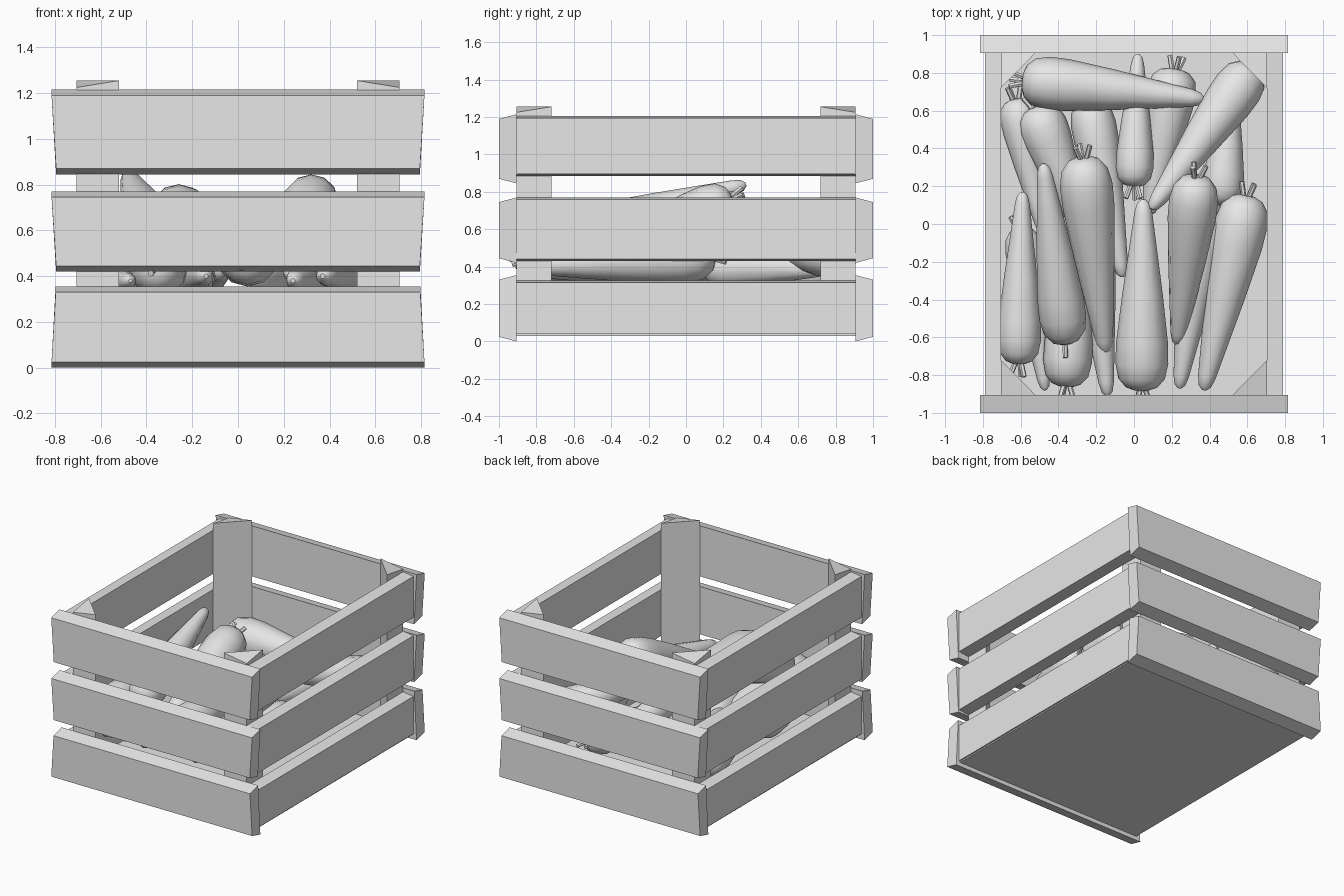
import bpy, bmesh, math
from mathutils import Vector, Matrix

cube = bpy.data.objects.get("Cube")
if cube:
    bpy.data.objects.remove(cube, do_unlink=True)

grey = bpy.data.materials.new("plain_grey")
grey.use_nodes = True
grey.diffuse_color = (.8, .8, .8, 1)
grey.node_tree.nodes["Principled BSDF"].inputs["Base Color"].default_value = (.8, .8, .8, 1)


def finish(name, bm):
    """Turn a bmesh into a named object."""
    bmesh.ops.recalc_face_normals(bm, faces=bm.faces)
    mesh = bpy.data.meshes.new(name)
    bm.to_mesh(mesh)
    bm.free()
    mesh.materials.append(grey)
    obj = bpy.data.objects.new(name, mesh)
    bpy.context.collection.objects.link(obj)
    return obj


def prism(name, lower, upper):
    """Solid between two matching outlines."""
    bm = bmesh.new()
    a = [bm.verts.new(p) for p in lower]
    b = [bm.verts.new(p) for p in upper]
    bm.faces.new(a)
    bm.faces.new(b)
    for i in range(len(a)):
        j = (i + 1) % len(a)
        bm.faces.new((a[i], a[j], b[j], b[i]))
    return finish(name, bm)


def plank(name, turn, inner, outer, half_low, half_high, low, high, slope):
    """Board facing -y, narrower on its outer face, then turned about z."""
    rot = Matrix.Rotation(math.radians(turn), 3, 'Z')

    def ring(half, z, dz):
        return [rot @ Vector(p) for p in (
            (-half, -inner, z), (half, -inner, z),
            (half, -outer, z + dz), (-half, -outer, z + dz))]
    prism(name, ring(half_low, low, slope), ring(half_high, high, -slope))


# Slatted walls: three boards on each side
end_rows = (("lower", 0, .355, .815, .797), ("middle", .42, .77, .795, .815),
            ("upper", .845, 1.215, .795, .815))
side_rows = (("lower", .03, .325), ("middle", .43, .77), ("upper", .885, 1.205))
for side, turn in (("front", 0), ("back", 180)):
    for row, low, high, wide_low, wide_high in end_rows:
        plank(f"{side}_{row}_board", turn, .905, 1, wide_low, wide_high, low, high, .025)
for side, turn in (("left", 90), ("right", -90)):
    for row, low, high in side_rows:
        plank(f"{side}_{row}_board", turn, .705, .79, .908, .908, low, high, .01)

# Three-sided corner posts
for sx, sx_name in ((1, "left"), (-1, "right")):
    for sy, sy_name in ((1, "back"), (-1, "front")):
        corners = [(.705, .907), (.52, .907), (.705, .72)]
        tops = (1.225, 1.255, 1.255)
        prism(f"{sy_name}_{sx_name}_post",
              [(sx * x, sy * y, .05) for x, y in corners],
              [(sx * x, sy * y, z) for (x, y), z in zip(corners, tops)])

# Floor panel
floor = [(-.78, -.906), (.78, -.906), (.78, .906), (-.78, .906)]
prism("floor", [(x, y, .03) for x, y in floor], [(x, y, .06) for x, y in floor])

# Root outline: distance along the length, share of the full radius
PROFILE = ((0, .3), (.015, .6), (.06, .88), (.14, 1), (.25, .98),
           (.5, .77), (.75, .52), (.93, .34), (.98, .24), (1, .08))
SIDES = 12


def carrot(index, head, tip, radius):
    """Tapered root with three short stalk stubs on the thick end."""
    head, tip = Vector(head), Vector(tip)
    axis = tip - head
    place = Matrix.Translation(head) @ axis.to_track_quat('Z', 'Y').to_matrix().to_4x4()
    bm = bmesh.new()
    rings = []
    for t, r in PROFILE:
        rings.append([bm.verts.new((
            radius * r * math.cos(math.tau * k / SIDES),
            radius * r * math.sin(math.tau * k / SIDES),
            t * axis.length)) for k in range(SIDES)])
    for a, b in zip(rings, rings[1:]):
        for k in range(SIDES):
            j = (k + 1) % SIDES
            bm.faces.new((a[k], a[j], b[j], b[k]))
    bm.faces.new(rings[0])
    bm.faces.new(rings[-1])
    for k in range(3):
        spin = Matrix.Rotation(math.tau * k / 3 + index, 4, 'Z')
        lean = Matrix.Rotation(.35, 4, 'X')
        shift = Matrix.Translation((0, .03, -.025))
        bmesh.ops.create_cone(bm, cap_ends=True, segments=6, radius1=.014,
                              radius2=.014, depth=.09, matrix=spin @ shift @ lean)
    bm.transform(place)
    obj = finish(f"carrot_{index}", bm)
    bpy.ops.object.select_all(action='DESELECT')
    obj.select_set(True)
    bpy.context.view_layer.objects.active = obj
    bpy.ops.object.shade_smooth_by_angle(angle=math.radians(35))


# Pile of carrots: head, tip, radius
PILE = (
    ((-.59, .76, .47), (.37, .66, .5), .14),
    ((.63, .83, .45), (.09, .08, .64), .13),
    ((0, .2, .5), (.02, .9, .42), .1),
    ((.22, .82, .38), (.08, .05, .38), .13),
    ((-.27, .35, .7), (-.15, -.69, .42), .14),
    ((-.36, -.63, .56), (-.48, .32, .84), .125),
    ((-.61, -.74, .47), (-.59, .17, .52), .115),
    ((-.52, .62, .42), (-.25, -.1, .4), .13),
    ((-.63, .66, .35), (-.48, -.05, .36), .1),
    ((.04, -.88, .48), (.05, .13, .58), .14),
    ((.33, .25, .76), (.23, -.64, .4), .13),
    ((.6, .15, .46), (.37, -.88, .4), .14),
    ((.38, .05, .42), (.24, -.87, .38), .12),
    ((-.36, -.86, .45), (-.3, .1, .4), .13),
    ((-.24, .1, .4), (-.14, -.91, .4), .12),
    ((-.6, -.02, .36), (-.47, -.88, .38), .1),
    ((-.24, .66, .36), (-.06, -.28, .42), .12),
    ((.46, .1, .4), (.52, .75, .38), .11),
)
for i, (head, tip, radius) in enumerate(PILE, 1):
    carrot(i, head, tip, radius)
